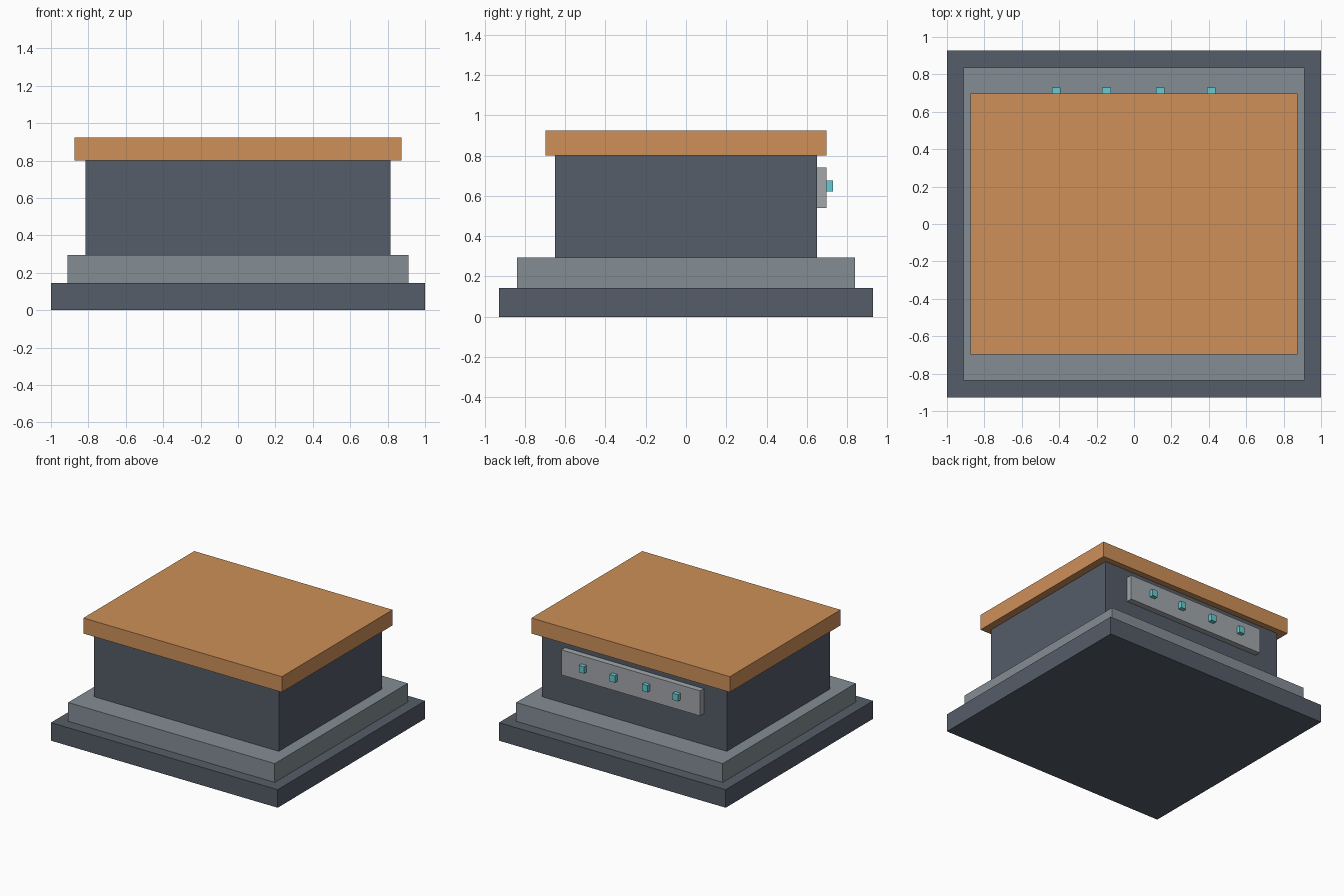
import bpy

if "Cube" in bpy.data.objects:
    bpy.data.objects.remove(bpy.data.objects["Cube"])


def material(name, rgb):
    m = bpy.data.materials.new(name)
    m.diffuse_color = (*rgb, 1)
    m.use_nodes = True
    m.node_tree.nodes["Principled BSDF"].inputs["Base Color"].default_value = m.diffuse_color
    return m


def box(name, x, y, z, mat):
    """Axis-aligned box from (min, max) ranges."""
    ranges = (x, y, z)
    bpy.ops.mesh.primitive_cube_add(size=1, location=[(a + b) / 2 for a, b in ranges])
    ob = bpy.context.object
    ob.name = name
    ob.scale = [b - a for a, b in ranges]
    bpy.ops.object.transform_apply(location=False, rotation=False, scale=True)
    ob.data.materials.append(mat)
    return ob


dark = material("dark_slate", (0.09, 0.11, 0.14))
slate = material("light_slate", (0.23, 0.27, 0.30))
grey = material("panel_grey", (0.37, 0.39, 0.41))
orange = material("orange", (0.62, 0.28, 0.10))
teal = material("teal", (0.13, 0.60, 0.64))

# Stepped plinth, body and overhanging lid
for name, hx, hy, z0, z1, mat in (
    ("base_slab", 1.0, 0.928, 0.0, 0.144, dark),
    ("plinth_step", 0.911, 0.838, 0.144, 0.294, slate),
    ("body", 0.815, 0.65, 0.294, 0.8, dark),
    ("lid", 0.875, 0.698, 0.8, 0.924, orange),
):
    box(name, (-hx, hx), (-hy, hy), (z0, z1), mat)

# Control panel on the back with four small lights
box("back_panel", (-0.612, 0.612), (0.645, 0.697), (0.54, 0.74), grey)
for i, x in enumerate((-0.416, -0.147, 0.14, 0.412)):
    box(f"light_{i + 1}", (x - 0.023, x + 0.023), (0.68, 0.73), (0.622, 0.676), teal)
